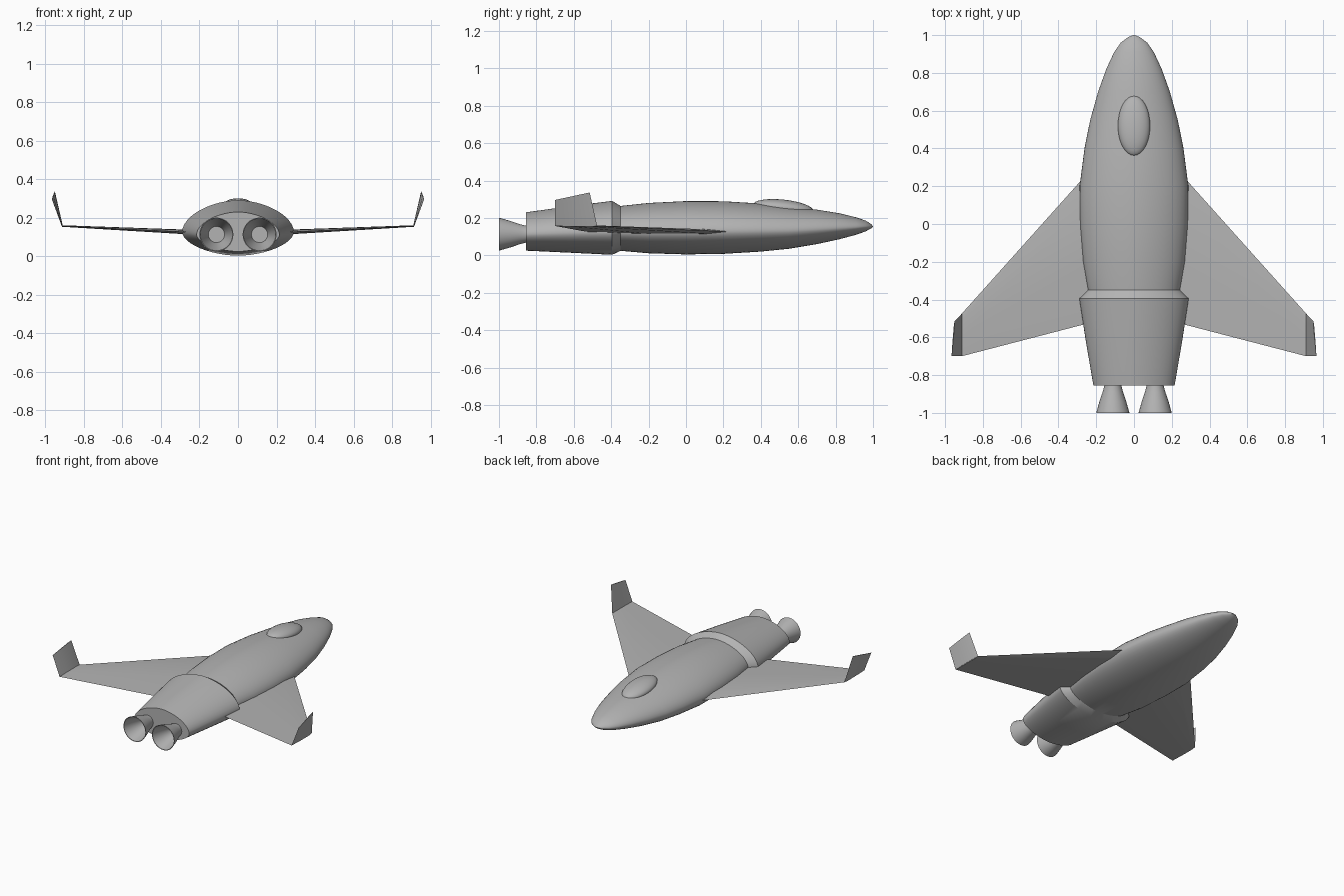
import bpy, bmesh, math
from mathutils import Vector

cube = bpy.data.objects.get("Cube")
if cube:
    bpy.data.objects.remove(cube)

grey = bpy.data.materials.new("hull grey")
grey.use_nodes = True
grey.diffuse_color = (0.45, 0.45, 0.45, 1)
grey.node_tree.nodes["Principled BSDF"].inputs["Base Color"].default_value = (0.45, 0.45, 0.45, 1)


def finish(name, bm, smooth=35):
    bmesh.ops.recalc_face_normals(bm, faces=bm.faces)
    mesh = bpy.data.meshes.new(name)
    bm.to_mesh(mesh)
    bm.free()
    ob = bpy.data.objects.new(name, mesh)
    bpy.context.collection.objects.link(ob)
    mesh.materials.append(grey)
    bpy.ops.object.select_all(action="DESELECT")
    ob.select_set(True)
    bpy.context.view_layer.objects.active = ob
    bpy.ops.object.shade_smooth_by_angle(angle=math.radians(smooth))
    return ob


def loft(bm, rings, cap_start=True, cap_end=True):
    loops = [[bm.verts.new(p) for p in ring] for ring in rings]
    n = len(loops[0])
    for a, b in zip(loops, loops[1:]):
        for i in range(n):
            j = (i + 1) % n
            bm.faces.new((a[i], a[j], b[j], b[i]))
    if cap_start:
        bm.faces.new(loops[0])
    if cap_end:
        bm.faces.new(loops[-1])


# Fuselage: lens-shaped sections as (y, half width, bottom, top)
def hull_ring(y, w, low, high, n=48):
    edge = low + (high - low) * 0.43
    ring = []
    for i in range(n):
        t = math.tau * i / n
        c, s = math.cos(t), math.sin(t)
        x = w * math.copysign(abs(c) ** 1.12, c)
        h = high - edge if s > 0 else edge - low
        ring.append((x, y, edge + h * math.copysign(abs(s) ** 1.08, s)))
    return ring


stations = [
    (-0.855, 0.215, 0.025, 0.23), (-0.62, 0.255, 0.014, 0.263),
    (-0.395, 0.29, 0.003, 0.291), (-0.35, 0.243, 0.024, 0.264),
    (-0.2, 0.27, 0.011, 0.28), (0, 0.286, 0.005, 0.29),
    (0.2, 0.288, 0.008, 0.289), (0.4, 0.262, 0.02, 0.277),
    (0.55, 0.232, 0.035, 0.26), (0.7, 0.19, 0.06, 0.244),
    (0.82, 0.147, 0.086, 0.225), (0.91, 0.105, 0.11, 0.203),
    (0.96, 0.07, 0.128, 0.186), (0.99, 0.03, 0.144, 0.167),
    (1.0, 0.003, 0.154, 0.156),
]
bm = bmesh.new()
loft(bm, [hull_ring(*s) for s in stations])
finish("fuselage", bm, 30)

# Canopy: ellipsoid leaning with the nose
bm = bmesh.new()
bmesh.ops.create_uvsphere(bm, u_segments=32, v_segments=16, radius=1)
for v in bm.verts:
    x, y, z = v.co
    v.co = Vector((x * 0.085, 0.52 + y * 0.16, 0.255 - y * 0.016 + z * 0.043))
finish("canopy", bm)


# Thin section: leading edge, upper and lower shoulders, trailing edge
def blade(lead, trail, thick):
    lead, trail, thick = Vector(lead), Vector(trail), Vector(thick)
    near, far = lead.lerp(trail, 0.15), lead.lerp(trail, 0.6)
    return [lead, near + thick, far + thick * 0.8, trail,
            far - thick * 0.8, near - thick]


def mirrored(points, side):
    return [(p[0] * side, p[1], p[2]) for p in points]


for side, label in ((1, "left"), (-1, "right")):
    # Swept wing, with its root buried in the hull
    bm = bmesh.new()
    root = blade((0.2, 0.32, 0.123), (0.2, -0.515, 0.123), (0, 0, 0.013))
    tip = blade((0.912, -0.475, 0.157), (0.912, -0.70, 0.157), (0, 0, 0.004))
    loft(bm, [mirrored(root, side), mirrored(tip, side)])
    finish(label + "_wing", bm, 20)

    # Upturned winglet
    bm = bmesh.new()
    base = blade((0.912, -0.475, 0.157), (0.912, -0.70, 0.157), (0.003, 0, -0.001))
    top = blade((0.95, -0.515, 0.336), (0.966, -0.70, 0.296), (0.002, 0, 0))
    loft(bm, [mirrored(base, side), mirrored(top, side)])
    finish(label + "_winglet", bm, 20)

    # Engine bell: flared outer wall, rim and hollow inside
    profile = [(-0.80, 0.04), (-0.855, 0.045), (-0.89, 0.054), (-0.94, 0.071),
               (-1.0, 0.088), (-1.0, 0.084), (-0.94, 0.067), (-0.89, 0.050),
               (-0.86, 0.042)]
    bm = bmesh.new()
    rings = []
    for y, r in profile:
        rings.append([(side * 0.112 + r * math.cos(math.tau * i / 32), y,
                       0.113 + r * math.sin(math.tau * i / 32)) for i in range(32)])
    loft(bm, rings)
    finish(label + "_engine_bell", bm)
